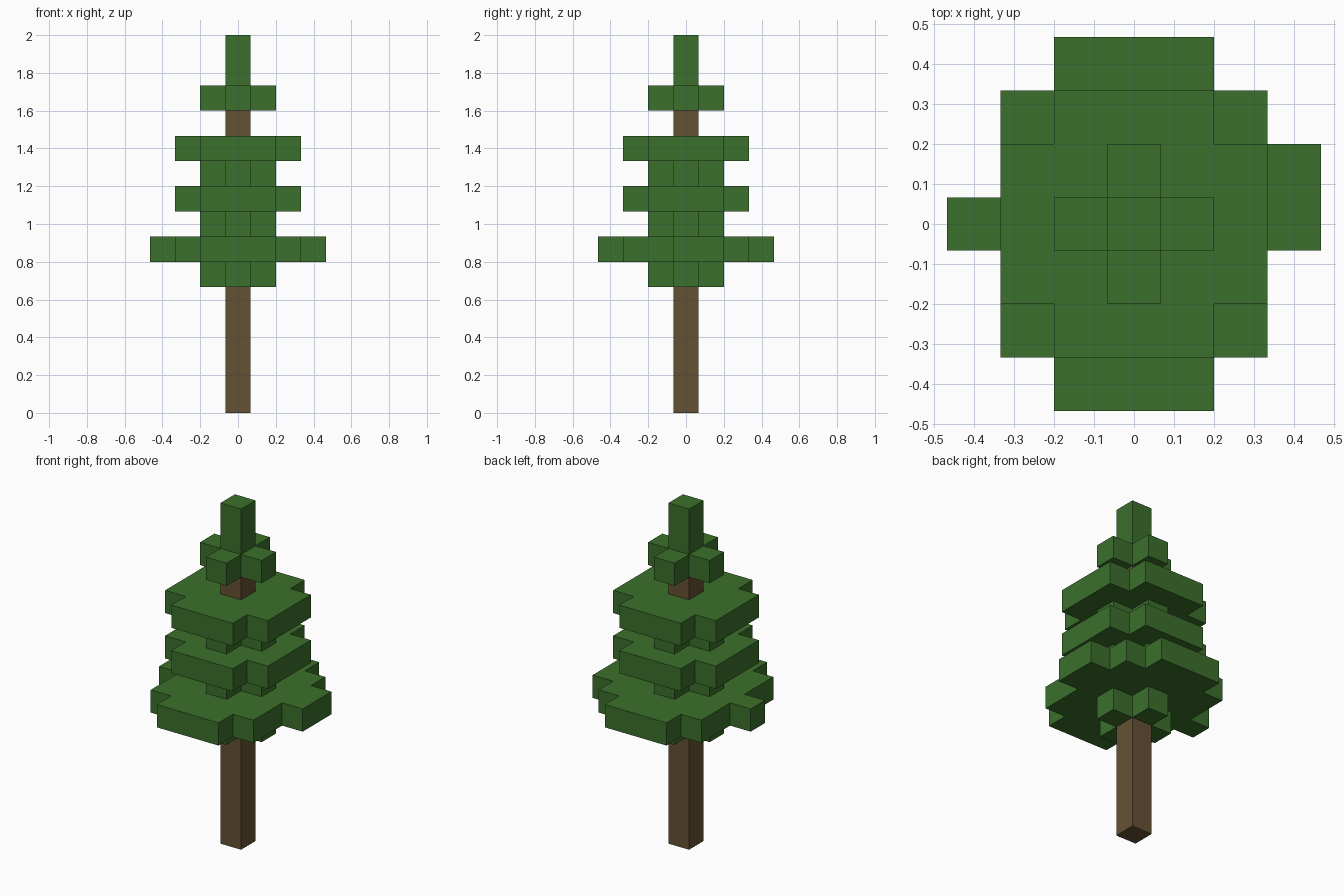
import bpy
import bmesh

CELL = 2 / 15  # the tree is built on a grid, fifteen cells tall

if "Cube" in bpy.data.objects:
    bpy.data.objects.remove(bpy.data.objects["Cube"], do_unlink=True)


def make_material(name, color):
    mat = bpy.data.materials.new(name)
    mat.use_nodes = True
    mat.diffuse_color = color
    mat.node_tree.nodes["Principled BSDF"].inputs["Base Color"].default_value = color
    return mat


def prism(name, outline, bottom, top, mat):
    """Extrude a counter-clockwise outline between two grid heights."""
    bm = bmesh.new()
    base = bm.faces.new([bm.verts.new((x * CELL, y * CELL, bottom * CELL)) for x, y in outline])
    cap = bmesh.ops.extrude_face_region(bm, geom=[base], use_keep_orig=True)
    verts = [v for v in cap["geom"] if isinstance(v, bmesh.types.BMVert)]
    bmesh.ops.translate(bm, verts=verts, vec=(0, 0, (top - bottom) * CELL))
    bmesh.ops.recalc_face_normals(bm, faces=bm.faces)
    mesh = bpy.data.meshes.new(name)
    bm.to_mesh(mesh)
    bm.free()
    mesh.materials.append(mat)
    obj = bpy.data.objects.new(name, mesh)
    bpy.context.collection.objects.link(obj)
    return obj


def four_fold(points):
    """Repeat the points of one side around the four sides."""
    outline = []
    for _ in range(4):
        outline += points
        points = [(-y, x) for x, y in points]
    return outline


def cross(reach, half):
    """Outline of a square with its corners notched out."""
    return four_fold([(reach, -half), (reach, half), (half, half)])


bark = make_material("bark brown", (0.130, 0.083, 0.034, 1))
needles = make_material("needle green", (0.044, 0.162, 0.025, 1))

square = four_fold([(0.5, 0.5)])

# Trunk and top shoot
prism("trunk", square, 0, 12, bark)
prism("top_shoot", square, 13, 15, needles)

# Small cross-shaped tufts between the branch layers
for name, level in (("bottom_tuft", 5), ("lower_tuft", 7), ("upper_tuft", 9), ("top_tuft", 12)):
    prism(name, cross(1.5, 0.5), level, level + 1, needles)

# Two middle branch layers
for name, level in (("middle_branches", 8), ("upper_branches", 10)):
    prism(name, cross(2.5, 1.5), level, level + 1, needles)

# Widest branch layer, with uneven arms on the two sides
front_edge = [(-2.5, -2.5), (-1.5, -2.5), (-1.5, -3.5), (1.5, -3.5), (1.5, -2.5), (2.5, -2.5)]
left_arm = [(2.5, -0.5), (3.5, -0.5), (3.5, 1.5), (2.5, 1.5)]
back_edge = [(-x, -y) for x, y in front_edge]
right_arm = [(-2.5, 0.5), (-3.5, 0.5), (-3.5, -0.5), (-2.5, -0.5)]
prism("lower_branches", front_edge + left_arm + back_edge + right_arm, 6, 7, needles)
